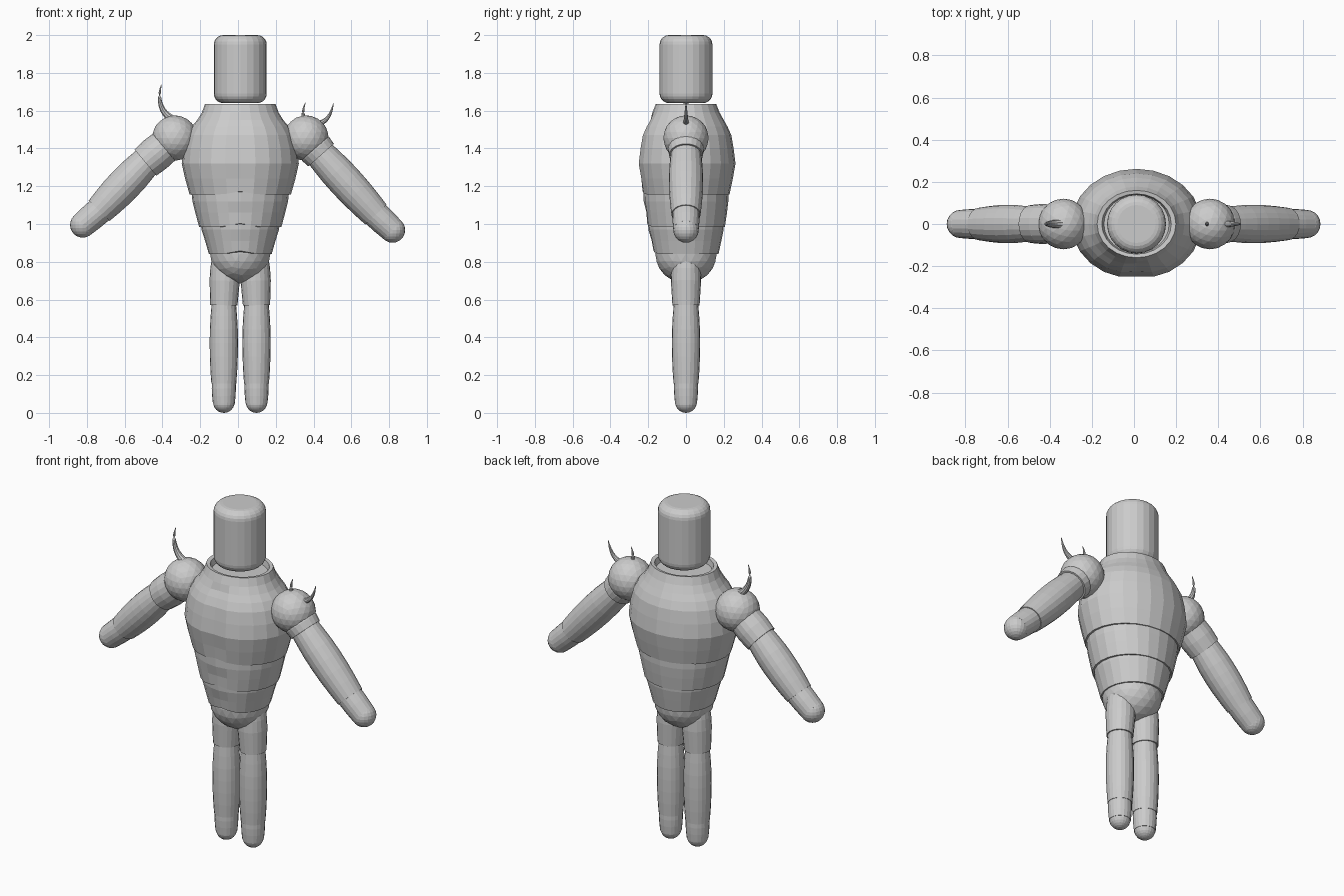
import bpy, bmesh, math
from mathutils import Vector, Matrix

if "Cube" in bpy.data.objects:
    bpy.data.objects.remove(bpy.data.objects["Cube"])

grey = bpy.data.materials.new("plain grey")
grey.diffuse_color = (0.6, 0.6, 0.6, 1)
grey.use_nodes = True
grey.node_tree.nodes["Principled BSDF"].inputs["Base Color"].default_value = grey.diffuse_color
CX = 0.012  # body axis


def finish(bm, name):
    bmesh.ops.recalc_face_normals(bm, faces=bm.faces)
    me = bpy.data.meshes.new(name)
    bm.to_mesh(me)
    bm.free()
    me.materials.append(grey)
    ob = bpy.data.objects.new(name, me)
    bpy.context.collection.objects.link(ob)
    return ob


def loft(name, rings, sides=24, shape=None):
    """Rings are (centre, frame, rx, ry); capped at both ends."""
    bm = bmesh.new()
    loops = []
    for c, m, rx, ry in rings:
        loop = []
        for i in range(sides):
            a = 2 * math.pi * i / sides
            p = c + m @ Vector((rx * math.cos(a), ry * math.sin(a), 0))
            loop.append(bm.verts.new(shape(p) if shape else p))
        loops.append(loop)
    for lo, hi in zip(loops, loops[1:]):
        for i in range(sides):
            j = (i + 1) % sides
            bm.faces.new((lo[i], lo[j], hi[j], hi[i]))
    bm.faces.new(loops[0][::-1])
    bm.faces.new(loops[-1])
    return finish(bm, name)


def lathe(name, rows, shape=None, sides=24):
    """Upright elliptical stack from rows of (z, rx, ry)."""
    I = Matrix.Identity(3)
    return loft(name, [(Vector((CX, 0, z)), I, rx, ry) for z, rx, ry in rows], sides, shape)


def limb(name, a, b, radii, sides=20):
    a, b = Vector(a), Vector(b)
    m = (b - a).to_track_quat('Z', 'Y').to_matrix()
    n = len(radii) - 1
    return loft(name, [(a.lerp(b, i / n), m, r, r) for i, r in enumerate(radii)], sides)


def ball(name, c, r, scale=(1, 1, 1), ico=True):
    bm = bmesh.new()
    if ico:
        bmesh.ops.create_icosphere(bm, subdivisions=3, radius=r)
    else:
        bmesh.ops.create_uvsphere(bm, u_segments=20, v_segments=12, radius=r)
    bmesh.ops.scale(bm, vec=scale, verts=bm.verts)
    bmesh.ops.translate(bm, vec=c, verts=bm.verts)
    return finish(bm, name)


def horn(name, pts, r):
    """Curved spike in the xz plane, tapering to a point."""
    P = [Vector((x, 0, z)) for x, z in pts]
    n, rings = 10, []
    for i in range(n + 1):
        t = i / n
        p = P[0]*(1-t)**3 + P[1]*3*t*(1-t)**2 + P[2]*3*t*t*(1-t) + P[3]*t**3
        d = (P[1]-P[0])*(1-t)**2 + (P[2]-P[1])*2*t*(1-t) + (P[3]-P[2])*t*t
        rad = r * (1 - t) ** 0.8 + 0.001
        rings.append((p, d.to_track_quat('Z', 'Y').to_matrix(), rad, rad))
    return loft(name, rings, 10)


# Front centre cleft and raised lower edge of the muscle plates
def muscle(low, high, depth):
    def shape(p):
        x = abs(p.x - CX)
        if p.y < 0 and x < 0.1:
            k = 1 - x / 0.1
            if low < p.z < high:
                p.y += depth * k
            else:
                p.z += 0.018 * k * (p.z <= low)
        return p
    return shape


# Torso: chest with sunken collar, two belly plates, pelvis
lathe("chest", [(1.155, .268, .230), (1.24, .292, .248), (1.32, .310, .262), (1.40, .302, .252),
                (1.47, .283, .240), (1.515, .258, .220), (1.55, .228, .200), (1.59, .203, .178),
                (1.635, .187, .160), (1.632, .165, .143), (1.60, .155, .138)],
      muscle(1.2, 1.58, 0.014))
lathe("upper_belly", [(.985, .218, .206), (1.06, .238, .217), (1.12, .253, .224), (1.20, .262, .226)],
      muscle(1.0, 1.1, 0.008))
lathe("lower_belly", [(.84, .166, .172), (.91, .186, .187), (.97, .205, .199), (1.03, .213, .203)],
      muscle(0.86, 0.95, 0.006))
ball("pelvis", (CX, 0, .845), .16, (1.0, 1.02, 1.0))

# Head: rounded cylinder
cap = [(0.05 - 0.05 * math.cos(t), 0.09 + 0.05 * math.sin(t))
       for t in [i * math.pi / 10 for i in range(6)]]
lathe("head", [(1.64 + h, r, r) for h, r in cap] + [(2.0 - h, r, r) for h, r in cap[::-1]])

# Legs
for side, x in (("left", -0.075), ("right", 0.098)):
    dx = x - CX
    limb(side + "_thigh", (CX + dx * .9, 0, .83), (x, 0, .57), [.07, .078, .08, .076, .072])
    limb(side + "_shin", (x, 0, .585), (x, 0, .155), [.064, .070, .074, .075, .074, .071, .066])
    limb(side + "_ankle", (x, 0, .17), (x, 0, .05), [.063, .064, .062, .058])
    ball(side + "_foot", (x, 0, .057), .057, ico=False)

# Arms: shoulder ball, upper arm, forearm, wrist, hand
arms = {"left": ((-.335, 1.455), (-.49, 1.325), (-.735, 1.07), (-.822, .995)),
        "right": ((.36, 1.455), (.44, 1.365), (.73, 1.05), (.818, .968))}
for side, pts in arms.items():
    s, e, w, h = [Vector((x, 0, z)) for x, z in pts]
    ball(side + "_shoulder", s, .12)
    limb(side + "_upper_arm", s, e, [.08, .092, .095, .09])
    limb(side + "_forearm", e.lerp(w, -.08), w, [.078, .085, .09, .091, .089, .084, .077])
    limb(side + "_wrist", w.lerp(h, -.1), h, [.072, .071, .067])
    ball(side + "_hand", h, .067, ico=False)

# Shoulder horns
horn("left_horn", [(-.335, 1.55), (-.41, 1.58), (-.43, 1.66), (-.405, 1.74)], .022)
horn("right_outer_horn", [(.42, 1.53), (.47, 1.54), (.495, 1.58), (.505, 1.64)], .016)
horn("right_inner_horn", [(.35, 1.55), (.342, 1.58), (.343, 1.61), (.357, 1.642)], .011)
